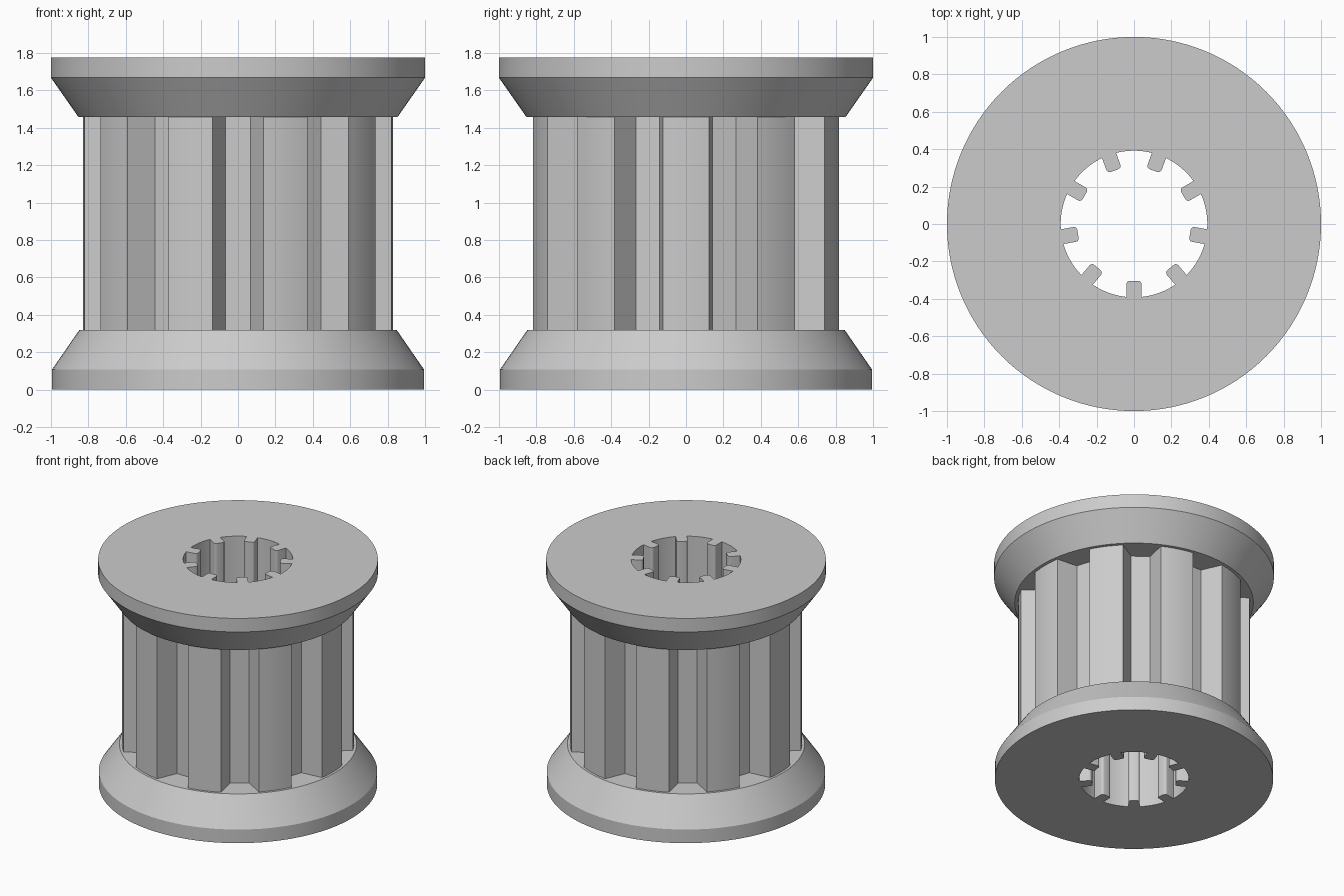
import bpy
import bmesh
from math import asin, cos, pi, radians, sin, sqrt
from mathutils import Matrix, Vector

cube = bpy.data.objects.get("Cube")
if cube:
    bpy.data.objects.remove(cube)

# Single grey finish
grey = bpy.data.materials.new("light grey")
grey.use_nodes = True
grey.diffuse_color = (0.6, 0.6, 0.6, 1)
grey.node_tree.nodes["Principled BSDF"].inputs["Base Color"].default_value = grey.diffuse_color


def arc(radius, start, end, steps, centre=(0, 0)):
    """Points along an arc, both ends included."""
    angles = [start + (end - start) * i / steps for i in range(steps + 1)]
    return [Vector((centre[0] + radius * cos(a), centre[1] + radius * sin(a))) for a in angles]


def repeat(unit, count):
    """Repeat a piece of outline around the axis."""
    return [Matrix.Rotation(2 * pi * i / count, 2) @ p for i in range(count) for p in unit]


def circle(radius, count=128):
    return arc(radius, 0, 2 * pi, count)[:-1]


def tooth_outline(count=10, tip=0.829, root=0.663, root_half=0.067):
    """Tooth centred on +x, followed by one flat-bottomed groove."""
    land = radians(8.6)
    middle = Matrix.Rotation(pi / count, 2)
    floor = [middle @ Vector((root, side * root_half)) for side in (-1, 1)]
    return repeat(arc(tip, -land, land, 8) + floor, count)


def bore_outline(count=9, outer=0.392, inner=0.304, half=0.04, fillet=0.018):
    """Inward key with rounded corners, followed by the bore wall."""
    base = asin(half / outer)
    edge = half - fillet
    x = inner + fillet
    unit = arc(fillet, 1.5 * pi, pi, 4, (x, -edge))
    unit += arc(fillet, pi, pi / 2, 4, (x, edge))
    unit += arc(outer, base, 2 * pi / count - base, 10)
    turn = Matrix.Rotation(-pi / 2, 2)
    return [turn @ p for p in repeat(unit, count)]


def hollow_solid(name, sections, bore):
    """Stack (height, outline) sections around a straight bore and cap both ends."""
    bm = bmesh.new()

    def ring(z, outline):
        return [bm.verts.new((p.x, p.y, z)) for p in outline]

    def skin(lower, upper):
        n = len(lower)
        for i in range(n):
            j = (i + 1) % n
            bm.faces.new((lower[i], lower[j], upper[j], upper[i]))

    outer = [ring(z, outline) for z, outline in sections]
    inner = [ring(sections[k][0], bore) for k in (0, -1)]
    for lower, upper in zip(outer, outer[1:]):
        skin(lower, upper)
    skin(*inner)
    for k in (0, -1):
        rim = [bm.edges.get((loop[i - 1], loop[i]))
               for loop in (outer[k], inner[k]) for i in range(len(loop))]
        bmesh.ops.triangle_fill(bm, edges=rim, use_beauty=True)
    bmesh.ops.recalc_face_normals(bm, faces=bm.faces)

    mesh = bpy.data.meshes.new(name)
    bm.to_mesh(mesh)
    bm.free()
    mesh.materials.append(grey)
    obj = bpy.data.objects.new(name, mesh)
    bpy.context.collection.objects.link(obj)
    bpy.ops.object.select_all(action="DESELECT")
    obj.select_set(True)
    bpy.context.view_layer.objects.active = obj
    bpy.ops.object.shade_smooth_by_angle(angle=radians(25))
    return obj


bore = bore_outline()
teeth = tooth_outline()
drum_bottom, drum_top, height = 0.32, 1.458, 1.775

# Bottom flange, tapering up to the drum
hollow_solid("lower_flange", [(0, circle(0.995)), (0.107, circle(0.995)),
                              (drum_bottom, circle(0.848))], bore)

# Toothed drum between the flanges
hollow_solid("toothed_drum", [(drum_bottom, teeth), (drum_top, teeth)], bore)

# Top flange, flaring out from the drum
hollow_solid("upper_flange", [(drum_top, circle(0.853)), (1.668, circle(1)),
                              (height, circle(1))], bore)
